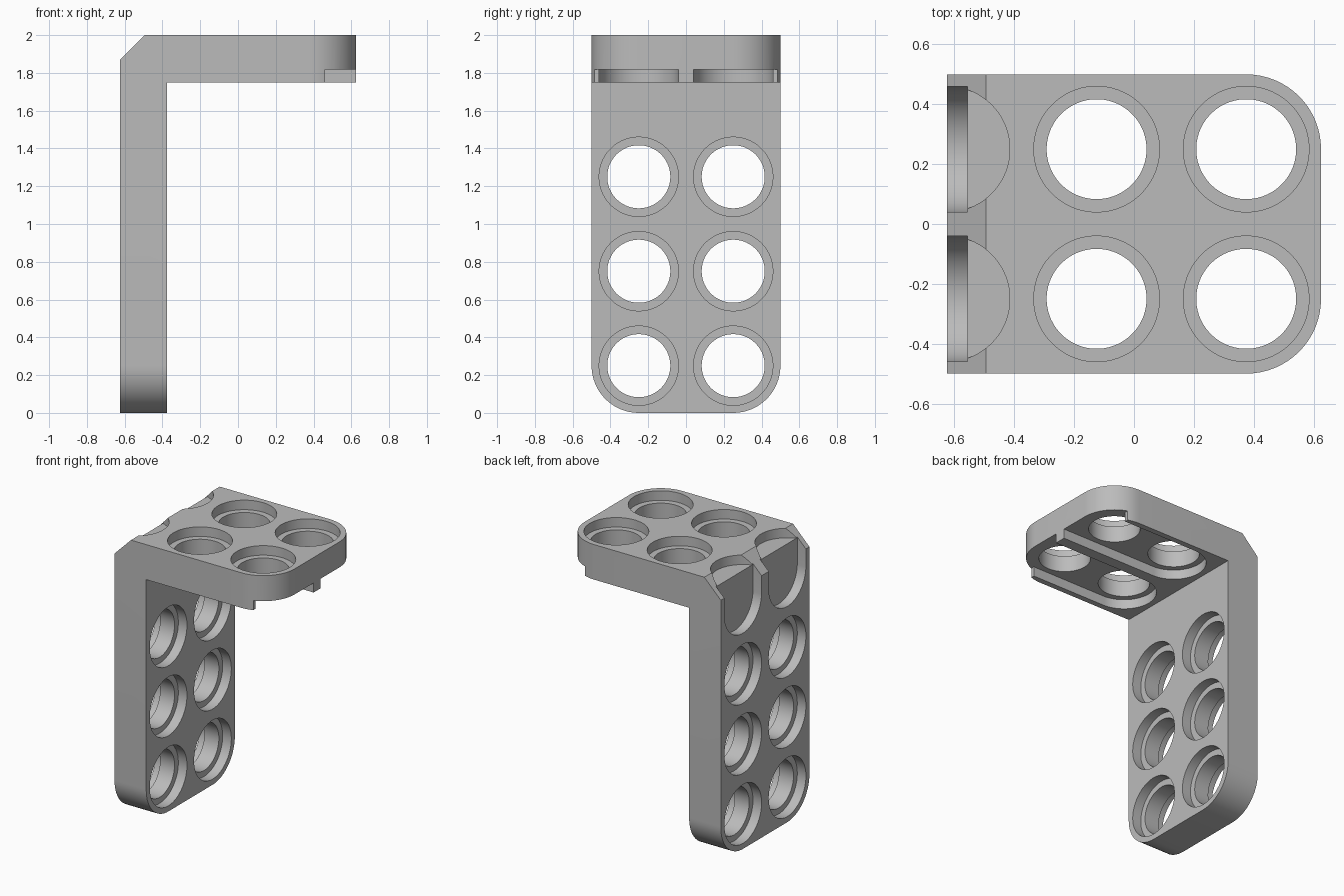
import bpy, bmesh, math

cube = bpy.data.objects.get("Cube")
if cube:
    bpy.data.objects.remove(cube, do_unlink=True)

HOLE, RIM, DEPTH = 0.167, 0.21, 0.068   # bore radius, recess radius, recess depth
END, INNER, TOP, UNDER = 0.625, -0.375, 2.0, 1.75


def make_object(name, bm):
    bmesh.ops.recalc_face_normals(bm, faces=bm.faces)
    mesh = bpy.data.meshes.new(name)
    bm.to_mesh(mesh)
    bm.free()
    obj = bpy.data.objects.new(name, mesh)
    bpy.context.collection.objects.link(obj)
    return obj


def prism(name, points, place, low, high):
    """Extrude a 2D outline between two levels; place maps (u, v, w) to the model."""
    bm = bmesh.new()
    face = bm.faces.new([bm.verts.new(place(u, v, low)) for u, v in points])
    side = bmesh.ops.extrude_face_region(bm, geom=[face])["geom"]
    shift = [b - a for a, b in zip(place(0, 0, low), place(0, 0, high))]
    bmesh.ops.translate(bm, vec=shift, verts=[g for g in side if isinstance(g, bmesh.types.BMVert)])
    return make_object(name, bm)


def stadium(u, v, r, length=0, n=64):
    """Circle, or a slot stretched along +v when a length is given."""
    pts = []
    for i in range(n):
        a = 2 * math.pi * (i + 0.5) / n
        stretch = length if math.sin(a) > 0 else 0
        pts.append((u + r * math.cos(a), v + r * math.sin(a) + stretch))
    return pts


def through_x(u, v, w):
    return (w, u, v)


def through_z(u, v, w):
    return (v, u, w)


def through_y(u, v, w):
    return (u, w, v)


# L-shaped body with a chamfered outer corner
outline = [(-END, 0), (INNER, 0), (INNER, UNDER), (END, UNDER),
           (END, TOP), (-0.495, TOP), (-END, 1.87)]
bracket = prism("angle_bracket", outline, through_y, -0.5, 0.5)

# Round the free ends of both arms
bm = bmesh.new()
bm.from_mesh(bracket.data)
corners = []
for e in bm.edges:
    a, b = e.verts
    flat_end = all(abs(p.co.x - END) < 0.001 for p in (a, b))
    foot = all(p.co.z < 0.001 for p in (a, b))
    if (flat_end or foot) and abs(a.co.y - b.co.y) < 0.001:
        corners.append(e)
bmesh.ops.bevel(bm, geom=corners, offset=0.25, offset_type='OFFSET',
                segments=16, profile=0.5, affect='EDGES')
bm.to_mesh(bracket.data)
bm.free()


def cut(points, place, low, high):
    cutter = prism("cutter", points, place, low, high)
    cutter.hide_render = True
    mod = bracket.modifiers.new("cut", 'BOOLEAN')
    mod.operation, mod.solver, mod.object = 'DIFFERENCE', 'EXACT', cutter
    bpy.context.view_layer.objects.active = bracket
    bpy.ops.object.modifier_apply(modifier=mod.name)
    bpy.data.objects.remove(cutter, do_unlink=True)


for y in (-0.25, 0.25):
    # Upright arm: bores recessed on both sides
    for z in (0.25, 0.75, 1.25):
        cut(stadium(y, z, RIM), through_x, -1, -END + DEPTH)
        cut(stadium(y, z, RIM), through_x, INNER - DEPTH, 0)
        cut(stadium(y, z, HOLE), through_x, -1, 0)
    # Open recesses meeting at the outer corner
    cut(stadium(y, UNDER, RIM, 0.6), through_x, -1, -END + DEPTH)
    cut(stadium(y, -END, RIM), through_z, TOP - DEPTH, 2.3)
    # Flat arm: underside channel open at the free end, bores recessed on top
    cut(stadium(y, -0.125, RIM, 1.2), through_z, 1.5, UNDER + DEPTH)
    for x in (-0.125, 0.375):
        cut(stadium(y, x, RIM), through_z, TOP - DEPTH, 2.3)
        cut(stadium(y, x, HOLE), through_z, 1.5, 2.3)
    # Trim the thin outer lip near the free end
    s = math.copysign(1, y)
    lip = [(s * 0.44, 0.46), (s * 0.7, 0.46), (s * 0.7, 0.9), (s * 0.44, 0.9)]
    cut(lip, through_z, 1.5, UNDER + DEPTH)

# Plain grey finish
grey = bpy.data.materials.new("plain_grey")
grey.use_nodes = True
colour = (0.5, 0.5, 0.5, 1)
grey.diffuse_color = colour
grey.node_tree.nodes["Principled BSDF"].inputs["Base Color"].default_value = colour
bracket.data.materials.clear()
bracket.data.materials.append(grey)
for p in bracket.data.polygons:
    p.material_index = 0

bpy.ops.object.select_all(action='DESELECT')
bracket.select_set(True)
bpy.context.view_layer.objects.active = bracket
bpy.ops.object.shade_smooth_by_angle(angle=math.radians(30))
